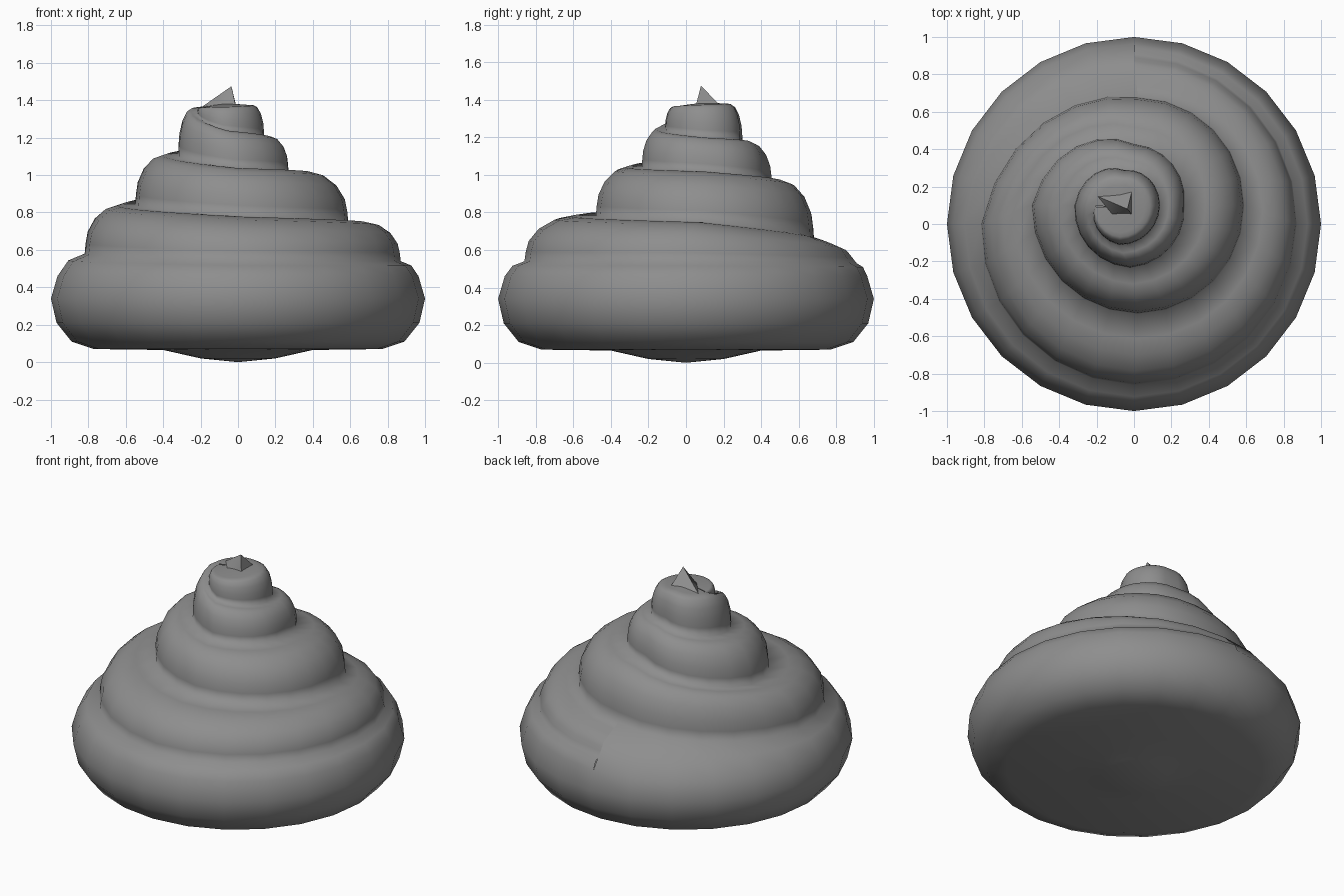
import bpy, bmesh, math

if "Cube" in bpy.data.objects:
    bpy.data.objects.remove(bpy.data.objects["Cube"])

STEPS = 6  # mesh steps per quarter turn
# crease that winds up the model: one (radius, z) per quarter turn,
# turning back -> right -> front -> left
CREASE = [(.908, .53), (.87, .54), (.86, .54), (.82, .58),
          (.58, .66), (.57, .75), (.58, .78), (.57, .84),
          (.33, .97), (.29, 1.02), (.335, 1.04), (.30, 1.11),
          (.19, 1.18), (.22, 1.20), (.21, 1.24), (.13, 1.36),
          (.11, 1.38), (.13, 1.375), (.14, 1.365), (.13, 1.36)]
# drifting centre of the coil: quarter turn, x, y
CENTRE = [(0, 0, 0), (3, 0, 0), (4, .02, .1), (7, .02, .1),
          (9, -.02, .1), (11, -.02, .1), (13, -.08, .1), (20, -.07, .09)]
# rounded section of one coil: fraction inward, fraction upward
SECTION = [(0, 0), (.02, .22), (.06, .45), (.2, .72), (.42, .92), (.65, .99), (1, 1)]
# flatter section where the coil starts out of the base
START = [(0, 0), (.08, .18), (.16, .36), (.25, .54), (.5, .7), (.75, .85), (1, 1)]
# underside and fat lower rim: radius, z
BASE = [(.2, .02), (.4, .065), (.77, .07), (.89, .11), (.97, .21), (1, .34), (.965, .46)]

grey = bpy.data.materials.new("dark_grey")
grey.diffuse_color = (.27, .27, .27, 1)
grey.use_nodes = True
grey.node_tree.nodes["Principled BSDF"].inputs["Base Color"].default_value = grey.diffuse_color


def lerp(a, b, f):
    return a + (b - a) * f


def crease(k):
    q = k / STEPS
    i = min(int(q), len(CREASE) - 2)
    return [lerp(a, b, q - i) for a, b in zip(CREASE[i], CREASE[i + 1])]


def centre(k):
    q = k / STEPS
    for a, b in zip(CENTRE, CENTRE[1:]):
        if q <= b[0]:
            f = (q - a[0]) / (b[0] - a[0])
            return lerp(a[1], b[1], f), lerp(a[2], b[2], f)


def place(k, r, z, c=(0, 0)):
    ang = math.pi / 2 - k / STEPS * math.pi / 2
    return (c[0] + r * math.cos(ang), c[1] + r * math.sin(ang), z)


def crease_point(k):
    return place(k, *crease(k), centre(k))


def mix(p, q, f, g):
    return (lerp(p[0], q[0], f), lerp(p[1], q[1], f), lerp(p[2], q[2], g))


def skin(bm, rows):
    vs = [[bm.verts.new(p) for p in row] for row in rows]
    for a, b in zip(vs, vs[1:]):
        for j in range(len(a) - 1):
            bm.faces.new((a[j], a[j + 1], b[j + 1], b[j]))


def finish(bm, name, angle):
    bmesh.ops.remove_doubles(bm, verts=bm.verts, dist=.003)
    bmesh.ops.recalc_face_normals(bm, faces=bm.faces)
    me = bpy.data.meshes.new(name)
    bm.to_mesh(me)
    bm.free()
    me.materials.append(grey)
    ob = bpy.data.objects.new(name, me)
    bpy.context.collection.objects.link(ob)
    bpy.ops.object.select_all(action='DESELECT')
    ob.select_set(True)
    bpy.context.view_layer.objects.active = ob
    bpy.ops.object.shade_smooth_by_angle(angle=math.radians(angle))


turn = 4 * STEPS
bm = bmesh.new()

# base: underside, rim and shoulder up to the first turn of the crease
rows = []
for k in range(turn + 1):
    row = [(0, 0, 0)] + [place(k, r, z) for r, z in BASE]
    top = crease_point(k)
    row += [mix(row[-1], top, .4, .7), top]
    rows.append(row)
skin(bm, rows)

# coil: rounded section between each crease point and the one a turn above
rows = []
for k in range(15 * STEPS + 1):
    low, high = crease_point(k), crease_point(k + turn)
    grow = min(1, k / STEPS)
    rows.append([mix(low, high, lerp(s[0], e[0], grow), lerp(s[1], e[1], grow))
                 for s, e in zip(START, SECTION)])
skin(bm, rows)

# cap over the last turn
hub = bm.verts.new((-.07, .09, 1.385))
ring = [bm.verts.new(crease_point(k)) for k in range(15 * STEPS, 19 * STEPS + 1)]
for a, b in zip(ring, ring[1:]):
    bm.faces.new((a, b, hub))
finish(bm, "swirl_body", 170)

# little pointed tip
bm = bmesh.new()
foot = [bm.verts.new(p) for p in [(-.2, .15, 1.36), (-.13, .05, 1.36),
                                  (-.01, .05, 1.36), (-.01, .18, 1.37)]]
apex = bm.verts.new((-.035, .08, 1.475))
for i in range(4):
    bm.faces.new((foot[i], foot[(i + 1) % 4], apex))
bm.faces.new(foot[::-1])
finish(bm, "swirl_tip", 75)
